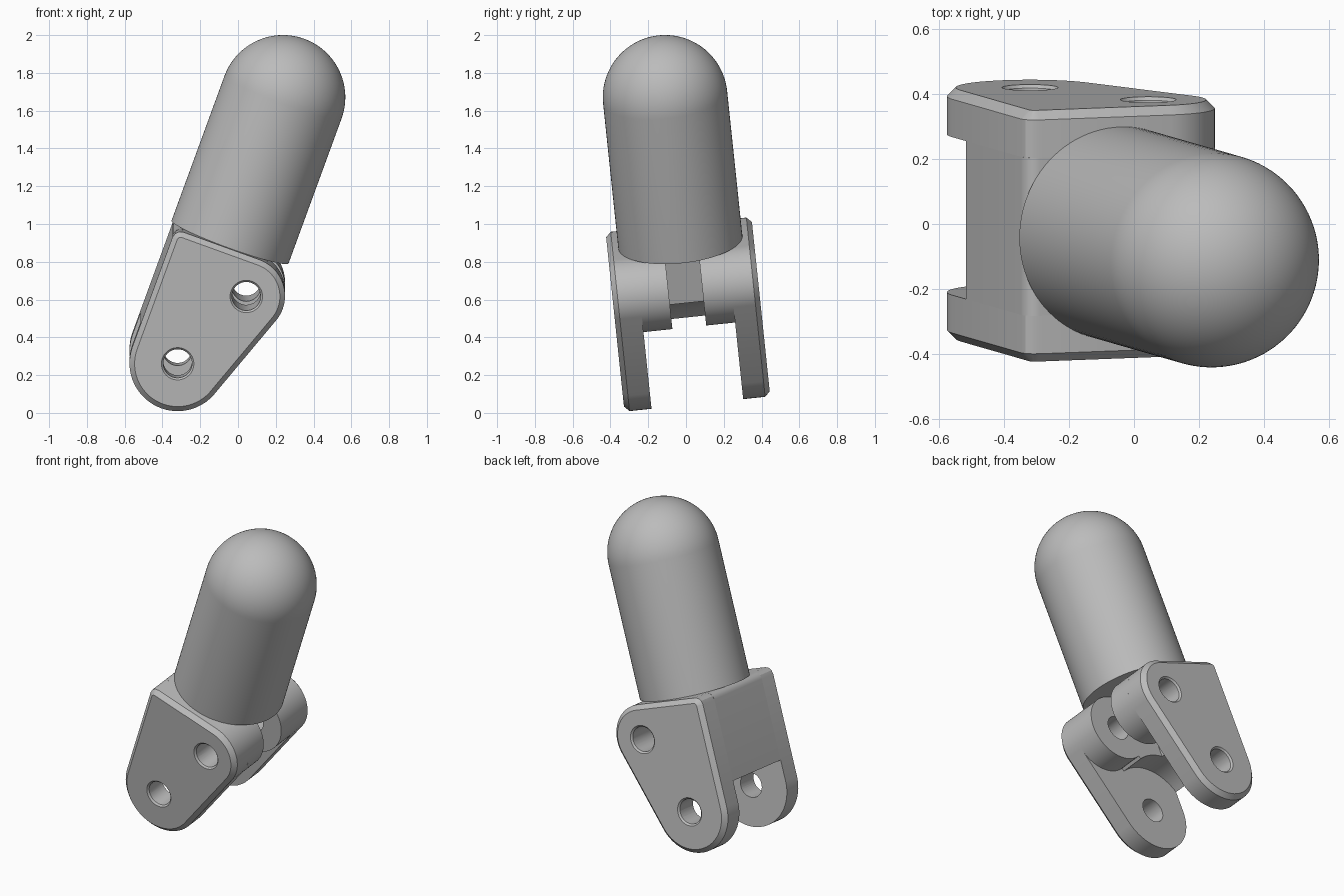
import bpy, bmesh
from math import sin, cos, pi, radians, atan2, hypot, asin
from mathutils import Matrix, Vector

cube = bpy.data.objects.get("Cube")
if cube:
    bpy.data.objects.remove(cube)

grey = bpy.data.materials.new("plain grey")
grey.use_nodes = True
colour = (0.5, 0.5, 0.5, 1)
grey.diffuse_color = colour
grey.node_tree.nodes["Principled BSDF"].inputs["Base Color"].default_value = colour

# Whole part leans: local z is the post axis, local y is the hinge axis
POSE = (Matrix.Translation((-0.042, -0.03, 0.905))
        @ Matrix.Rotation(radians(6), 4, 'X') @ Matrix.Rotation(radians(20), 4, 'Y'))

PIVOT = (-0.053, -0.666, 0.255)     # lower eye: x, z, radius
HUB = (0.166, -0.205, 0.205)        # upper eye
CORNER = (-0.263, -0.045, 0.045)    # rounded top corner
INNER, OUTER, BEVEL = 0.244, 0.388, 0.027
CLEAR = 0.285                       # clearance radius around each eye
HOLE = 0.076


def make(name, bm):
    bmesh.ops.recalc_face_normals(bm, faces=bm.faces[:])
    mesh = bpy.data.meshes.new(name)
    bm.to_mesh(mesh)
    bm.free()
    mesh.materials.append(grey)
    ob = bpy.data.objects.new(name, mesh)
    bpy.context.collection.objects.link(ob)
    ob.matrix_world = POSE
    return ob


def arc(centre, r, start, end, n):
    return [(centre[0] + r * cos(start + (end - start) * i / n),
             centre[1] + r * sin(start + (end - start) * i / n)) for i in range(n + 1)]


def extrude(name, outline, y0, y1):
    bm = bmesh.new()
    face = bm.faces.new([bm.verts.new((x, y0, z)) for x, z in outline])
    new = bmesh.ops.extrude_face_region(bm, geom=[face])["geom"]
    bmesh.ops.translate(bm, vec=(0, y1 - y0, 0),
                        verts=[v for v in new if isinstance(v, bmesh.types.BMVert)])
    return make(name, bm)


def hinge_cutter(eye, r1, r2, y0, y1):
    bm = bmesh.new()
    bmesh.ops.create_cone(bm, cap_ends=True, segments=48, radius1=r1, radius2=r2,
                          depth=abs(y1 - y0))
    turn = Matrix.Rotation(radians(-90 if y1 > y0 else 90), 4, 'X')
    bm.transform(Matrix.Translation((eye[0], (y0 + y1) / 2, eye[1])) @ turn)
    return make("cutter", bm)


def cut(ob, cutters):
    for c in cutters:
        c.hide_render = True
        mod = ob.modifiers.new("cut", 'BOOLEAN')
        mod.operation, mod.solver, mod.object = 'DIFFERENCE', 'EXACT', c
    bpy.context.view_layer.update()
    deps = bpy.context.evaluated_depsgraph_get()
    mesh = bpy.data.meshes.new_from_object(ob.evaluated_get(deps))
    ob.modifiers.clear()
    ob.data = mesh
    for c in cutters:
        bpy.data.objects.remove(c)


# Side plates: hull of three rounds, bevelled on the outer face, with two eyes
def side_plate(name, side):
    bm = bmesh.new()
    for y, inset in ((INNER, 0), (OUTER - BEVEL, 0), (OUTER, BEVEL)):
        for eye in (PIVOT, HUB, CORNER):
            n = 12 if eye is CORNER else 64
            for x, z in arc(eye, eye[2] - inset, 0, 2 * pi, n)[:-1]:
                bm.verts.new((x, side * y, z))
    hull = bmesh.ops.convex_hull(bm, input=bm.verts[:])
    junk = {g for g in hull["geom_interior"] + hull["geom_unused"]
            if isinstance(g, bmesh.types.BMVert)}
    bmesh.ops.delete(bm, geom=list(junk), context='VERTS')
    bmesh.ops.dissolve_limit(bm, angle_limit=radians(0.5), verts=bm.verts[:], edges=bm.edges[:])
    ob = make(name, bm)
    cutters = []
    for eye in (PIVOT, HUB):
        cutters.append(hinge_cutter(eye, HOLE, HOLE, side * 0.2, side * 0.5))
        cutters.append(hinge_cutter(eye, HOLE - 0.005, HOLE + 0.015,
                                    side * (OUTER - 0.015), side * (OUTER + 0.005)))
    cut(ob, cutters)
    return ob


parts = [side_plate("front_side_plate", -1), side_plate("back_side_plate", 1)]

# Middle block: hub rounds and rear wall, hollowed around the lower eye
left = CORNER[0] - CORNER[2]
toward = atan2(HUB[1] - PIVOT[1], HUB[0] - PIVOT[0])
wall_angle = pi - asin((CLEAR ** 2 - PIVOT[2] ** 2) ** 0.5 / CLEAR)
outline = arc(CORNER, CORNER[2], pi, pi / 2, 6)
outline += arc(HUB, HUB[2], pi / 2, toward - pi, 48)
outline += arc(PIVOT, CLEAR, toward, wall_angle, 24)
block = extrude("middle_block", outline, -INNER, INNER)
slot_start = HUB[0] - CLEAR
slot = extrude("slot_cutter", [(slot_start, -1), (1, -1), (1, 0.2), (slot_start, 0.2)],
               -0.09, 0.09)
cut(block, [slot, hinge_cutter(HUB, HOLE, HOLE, -0.5, 0.5)])
parts.append(block)

# Domed post: a revolved profile
R, H = 0.33, 0.819
bm = bmesh.new()
profile = [(0, 0), (R, 0)] + arc((0, H), R, 0, pi / 2, 24)
verts = [bm.verts.new((x, 0, z)) for x, z in profile]
edges = [bm.edges.new(pair) for pair in zip(verts, verts[1:])]
bmesh.ops.spin(bm, geom=verts + edges, cent=(0, 0, 0), axis=(0, 0, 1),
               angle=2 * pi, steps=96, use_duplicate=False)
bmesh.ops.remove_doubles(bm, verts=bm.verts[:], dist=0.0005)
parts.append(make("domed_post", bm))

# Smooth the rounds, keep the edges sharp
bpy.ops.object.select_all(action='DESELECT')
for ob in parts:
    ob.select_set(True)
bpy.context.view_layer.objects.active = parts[0]
bpy.ops.object.shade_smooth_by_angle(angle=radians(25))
